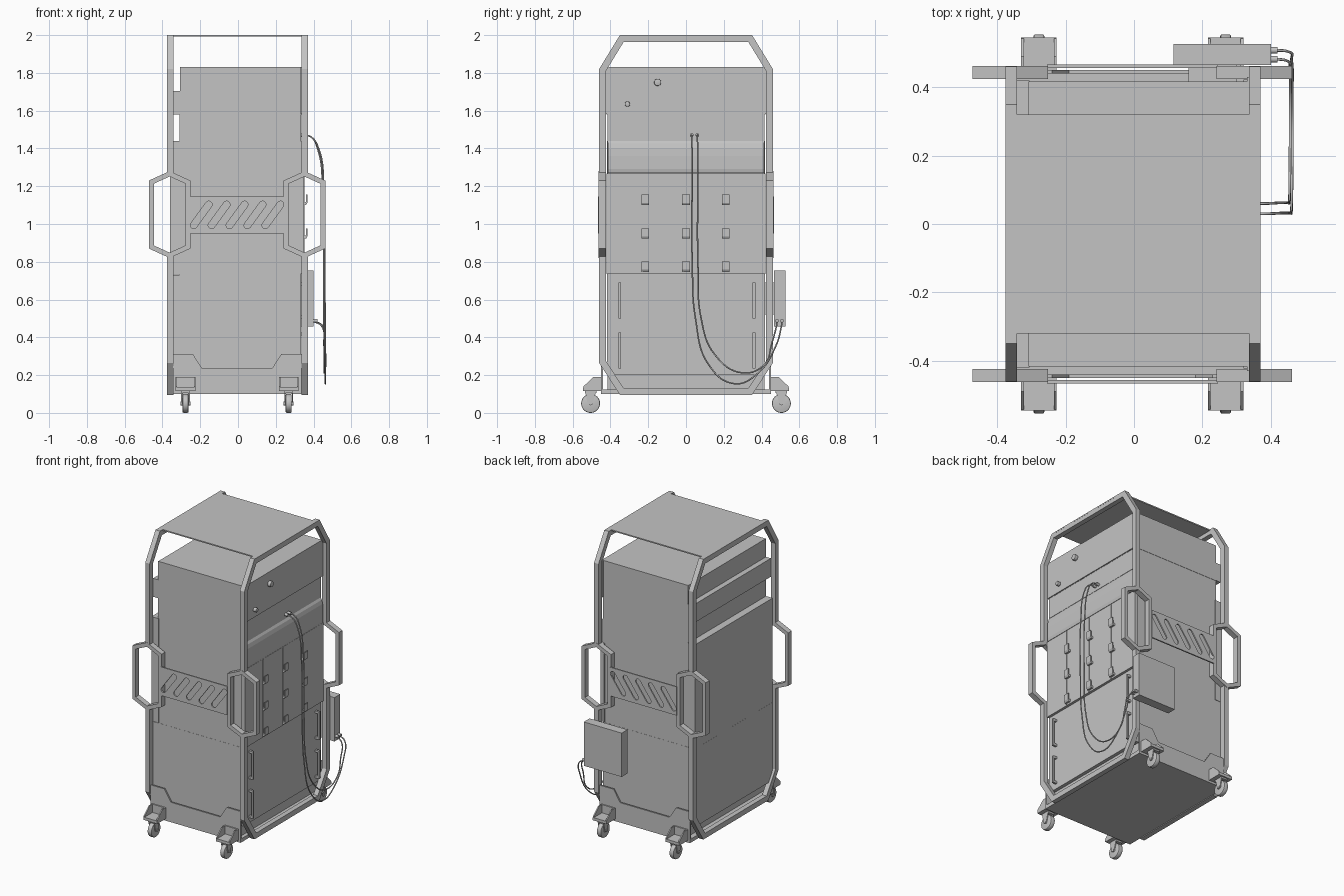
import bpy, bmesh, math
from mathutils import Vector, Matrix

if "Cube" in bpy.data.objects:
    bpy.data.objects.remove(bpy.data.objects["Cube"], do_unlink=True)

CX = -0.005  # middle of the cabinet


def material(name, rgb):
    m = bpy.data.materials.new(name)
    m.use_nodes = True
    m.diffuse_color = (*rgb, 1)
    m.node_tree.nodes["Principled BSDF"].inputs["Base Color"].default_value = (*rgb, 1)
    return m


GREY = material("painted grey", (0.55, 0.55, 0.55))


def finish(name, bm):
    bmesh.ops.recalc_face_normals(bm, faces=bm.faces)
    me = bpy.data.meshes.new(name)
    bm.to_mesh(me)
    bm.free()
    me.materials.append(GREY)
    ob = bpy.data.objects.new(name, me)
    bpy.context.collection.objects.link(ob)
    return ob


def place(axis, u, v, w):
    return Vector({"x": (w, u, v), "y": (u, w, v), "z": (u, v, w)}[axis])


def box(name, x, y, z):
    bm = bmesh.new()
    size = [b - a for a, b in (x, y, z)]
    mid = [(a + b) / 2 for a, b in (x, y, z)]
    bmesh.ops.create_cube(bm, size=1, matrix=Matrix.Translation(mid) @ Matrix.Diagonal((*size, 1)))
    return finish(name, bm)


def thicken(name, bm, axis, depth):
    """Extrude a flat sheet along an axis into a solid."""
    ret = bmesh.ops.extrude_face_region(bm, geom=list(bm.faces), use_keep_orig=True)
    verts = [g for g in ret["geom"] if isinstance(g, bmesh.types.BMVert)]
    bmesh.ops.translate(bm, verts=verts, vec=place(axis, 0, 0, depth))
    return finish(name, bm)


def prism(name, pts, axis, lo, hi, holes=()):
    bm = bmesh.new()
    edges = []
    for loop in (pts, *holes):
        vs = [bm.verts.new(place(axis, u, v, lo)) for u, v in loop]
        if not holes:
            bm.faces.new(vs)
        else:
            edges += [bm.edges.new((vs[i - 1], vs[i])) for i in range(len(vs))]
    if holes:
        bmesh.ops.triangle_fill(bm, edges=edges, use_beauty=True)
    return thicken(name, bm, axis, hi - lo)


def band(name, pts, width, axis, lo, hi, closed):
    """Mitred bar following a path; the bar lies to the left of the path."""
    n = len(pts)
    pts = [Vector(p) for p in pts]
    inner = []
    for i, p in enumerate(pts):
        before = p - pts[i - 1] if closed or i > 0 else pts[1] - p
        after = pts[(i + 1) % n] - p if closed or i < n - 1 else before
        a, b = [Vector((-d.y, d.x)).normalized() for d in (before, after)]
        inner.append(p + (a + b) * width / (1 + a.dot(b)))
    bm = bmesh.new()
    o = [bm.verts.new(place(axis, *p, lo)) for p in pts]
    k = [bm.verts.new(place(axis, *p, lo)) for p in inner]
    for i in range(n if closed else n - 1):
        j = (i + 1) % n
        bm.faces.new((o[i], o[j], k[j], k[i]))
    return thicken(name, bm, axis, hi - lo)


def rod(name, centre, radius, length, sides=24, bevel=0.0):
    """Cylinder lying along x."""
    bm = bmesh.new()
    bmesh.ops.create_cone(bm, cap_ends=True, segments=sides, radius1=radius, radius2=radius,
                          depth=length, matrix=Matrix.Translation(centre) @ Matrix.Rotation(math.pi / 2, 4, "Y"))
    if bevel:
        rims = [e for e in bm.edges if abs(e.verts[0].co.x - e.verts[1].co.x) < 1e-5]
        bmesh.ops.bevel(bm, geom=rims, offset=bevel, segments=2, affect="EDGES", profile=0.5)
    ob = finish(name, bm)
    bpy.ops.object.select_all(action="DESELECT")
    ob.select_set(True)
    bpy.context.view_layer.objects.active = ob
    bpy.ops.object.shade_smooth_by_angle(angle=math.radians(40))
    return ob


def span(s, a, b):
    return tuple(sorted((s * a, s * b)))


# Cabinet core, floor and top block
box("core", (-0.31, 0.33), (-0.415, 0.415), (0.73, 1.58))
box("lower_core", (-0.31, 0.325), (-0.416, 0.416), (0.2, 0.73))
box("plinth", (-0.31, 0.31), (-0.415, 0.415), (0.12, 0.2))
box("floor", (-0.345, 0.335), (-0.45, 0.45), (0.1, 0.125))
box("top_block", (-0.308, 0.335), (-0.417, 0.417), (1.58, 1.83))

# Panels on the -x side
box("upper_rail", (-0.345, -0.305), (-0.42, 0.42), (1.58, 1.705))
box("large_panel", (-0.36, -0.305), (-0.417, 0.417), (0.732, 1.44))
box("lower_panel", (-0.358, -0.305), (-0.417, 0.417), (0.2, 0.73))

# Panels on the +x side
box("top_panel", (0.33, 0.341), (-0.43, 0.43), (1.582, 1.83))
box("recessed_panel", (0.32, 0.334), (-0.415, 0.415), (1.44, 1.58))
prism("rounded_rail", [(0.32, 1.27), (0.348, 1.27), (0.352, 1.29), (0.352, 1.36), (0.349, 1.40),
                       (0.342, 1.425), (0.332, 1.44), (0.32, 1.44)], "y", -0.412, 0.412)
box("hook_panel", (0.32, 0.347), (-0.422, 0.422), (0.735, 1.268))
box("access_panel", (0.32, 0.333), (-0.417, 0.417), (0.2, 0.73))
for y in (-0.215, 0.0, 0.21):
    box("hook_rail", (0.345, 0.351), (y - 0.02, y - 0.013), (0.74, 1.265))
    for z in (1.1, 0.922, 0.747):
        prism("hook", [(0.345, z), (0.36, z), (0.367, z + 0.012), (0.367, z + 0.055), (0.361, z + 0.055),
                       (0.359, z + 0.016), (0.345, z + 0.016)], "y", y - 0.02, y + 0.02)
for y in (-0.35, 0.36):
    for z in (0.5, 0.235):
        box("grip_bar", (0.352, 0.362), (y - 0.007, y + 0.007), (z, z + 0.19))
        for end in (z, z + 0.175):
            box("grip_post", (0.33, 0.355), (y - 0.007, y + 0.007), (end, end + 0.015))
for y, z, r in ((-0.15, 1.75, 0.019), (-0.31, 1.635, 0.014)):
    rod("knob", (0.35, y, z), r, 0.025, bevel=0.004)

# Octagonal side frames, broken where the handles sit
top_arch = [(0.46, 1.26), (0.46, 1.82), (0.35, 2.0), (-0.35, 2.0), (-0.46, 1.82), (-0.46, 1.26)]
bottom_arch = [(-0.46, 0.84), (-0.46, 0.265), (-0.35, 0.095), (0.35, 0.095), (0.46, 0.265), (0.46, 0.84)]
for s in (-1, 1):
    lo, hi = span(s, 0.339, 0.3725)
    for name, path in (("frame_top", top_arch), ("frame_bottom", bottom_arch)):
        band(name, path, 0.036, "x", CX + lo + 0.002, CX + hi + 0.002, False)
box("roof", (-0.375, 0.37), (-0.32, 0.32), (1.992, 2.0))


# Parts shared by the -y and +y sides
def capsule(cx, cz, half, r, angle):
    pts = []
    for end in (1, -1):
        ex, ez = cx + end * half * math.cos(angle), cz + end * half * math.sin(angle)
        for i in range(9):
            a = angle - math.pi / 2 + math.pi * i / 8 + (math.pi if end < 0 else 0)
            pts.append((ex + r * math.cos(a), ez + r * math.sin(a)))
    return pts


slots = [capsule(CX + 0.095 * i, 1.048, 0.068, 0.018, math.radians(54)) for i in range(-2, 3)]
plate = [(CX + u, z) for u, z in ((-0.25, 0.95), (0.25, 0.95), (0.25, 1.145), (-0.25, 1.145))]
skirt = [(CX + u, z) for u, z in ((-0.34, 0.105), (0.34, 0.105), (0.34, 0.313), (0.235, 0.313), (0.185, 0.235),
                                  (-0.185, 0.235), (-0.235, 0.313), (-0.34, 0.313))]
for s in (-1, 1):
    prism("skirt", skirt, "y", *span(s, 0.44, 0.45))
    prism("slotted_plate", plate, "y", *span(s, 0.457, 0.466), holes=slots)
    for t in (-1, 1):
        # Hexagonal handle
        c = CX + t * 0.357
        ring = [(c, 0.82), (c + 0.11, 0.87), (c + 0.11, 1.23), (c, 1.28), (c - 0.11, 1.23), (c - 0.11, 0.87)]
        band("handle", ring, 0.026, "y", *span(s, 0.424, 0.462), True)
        # Caster with its bracket
        c = CX + t * 0.273
        box("caster_base", (c - 0.052, c + 0.052), span(s, 0.445, 0.545), (0.115, 0.134))
        box("caster_back", (c - 0.052, c + 0.052), span(s, 0.448, 0.458), (0.12, 0.19))
        gusset = [(s * 0.45, 0.13), (s * 0.543, 0.13), (s * 0.543, 0.14), (s * 0.49, 0.19), (s * 0.45, 0.19)]
        for e in (-0.048, 0.048):
            prism("caster_gusset", gusset, "x", c + e - 0.004, c + e + 0.004)
        fork = [(s * 0.475, 0.117), (s * 0.535, 0.117), (s * 0.52, 0.045), (s * 0.495, 0.045)]
        for e in (-0.02, 0.02):
            prism("caster_fork", fork, "x", c + e - 0.003, c + e + 0.003)
        box("caster_crown", (c - 0.023, c + 0.023), span(s, 0.475, 0.535), (0.104, 0.117))
        rod("wheel", (c, s * 0.505, 0.05), 0.05, 0.032, 32, 0.006)
        rod("axle", (c, s * 0.505, 0.05), 0.01, 0.052, 12)

# Wall box and cables
box("control_box", (0.115, 0.4), (0.465, 0.527), (0.457, 0.755))
box("box_mount", (0.16, 0.3), (0.41, 0.47), (0.52, 0.69))
for y0, y1, low, mid, shift in ((0.03, 0.508, 0.155, 0.255, 0.0), (0.06, 0.482, 0.212, 0.3, -0.006)):
    path = [(0.33, y0, 1.47), (0.385, y0, 1.462), (0.43, y0 + 0.002, 1.39), (0.454, y0 + 0.002, 1.2),
            (0.459, y0 + 0.003, 0.8), (0.461, y0 + 0.02, 0.5), (0.462, y0 + 0.09, low + 0.1),
            (0.463, mid, low), (0.463, mid + 0.12, low + 0.05), (0.461, y1 - 0.03, 0.36),
            (0.449, y1 - 0.003, 0.46), (0.39, y1, 0.488)]
    cu = bpy.data.curves.new("cable", "CURVE")
    cu.dimensions = "3D"
    cu.bevel_depth = 0.004
    cu.bevel_resolution = 2
    cu.resolution_u = 8
    cu.use_fill_caps = True
    cu.materials.append(GREY)
    sp = cu.splines.new("BEZIER")
    sp.bezier_points.add(len(path) - 1)
    for bp, (x, y, z) in zip(sp.bezier_points, path):
        bp.co = (x + (shift if x > 0.42 else 0), y, z)
        bp.handle_left_type = bp.handle_right_type = "AUTO"
    ob = bpy.data.objects.new("cable", cu)
    bpy.context.collection.objects.link(ob)
    bpy.ops.object.select_all(action="DESELECT")
    ob.select_set(True)
    bpy.context.view_layer.objects.active = ob
    bpy.ops.object.convert(target="MESH")
    rod("cable_socket", (0.342, y0, 1.47), 0.01, 0.03, 12)
    rod("cable_plug", (0.408, y1, 0.488), 0.01, 0.024, 12)
